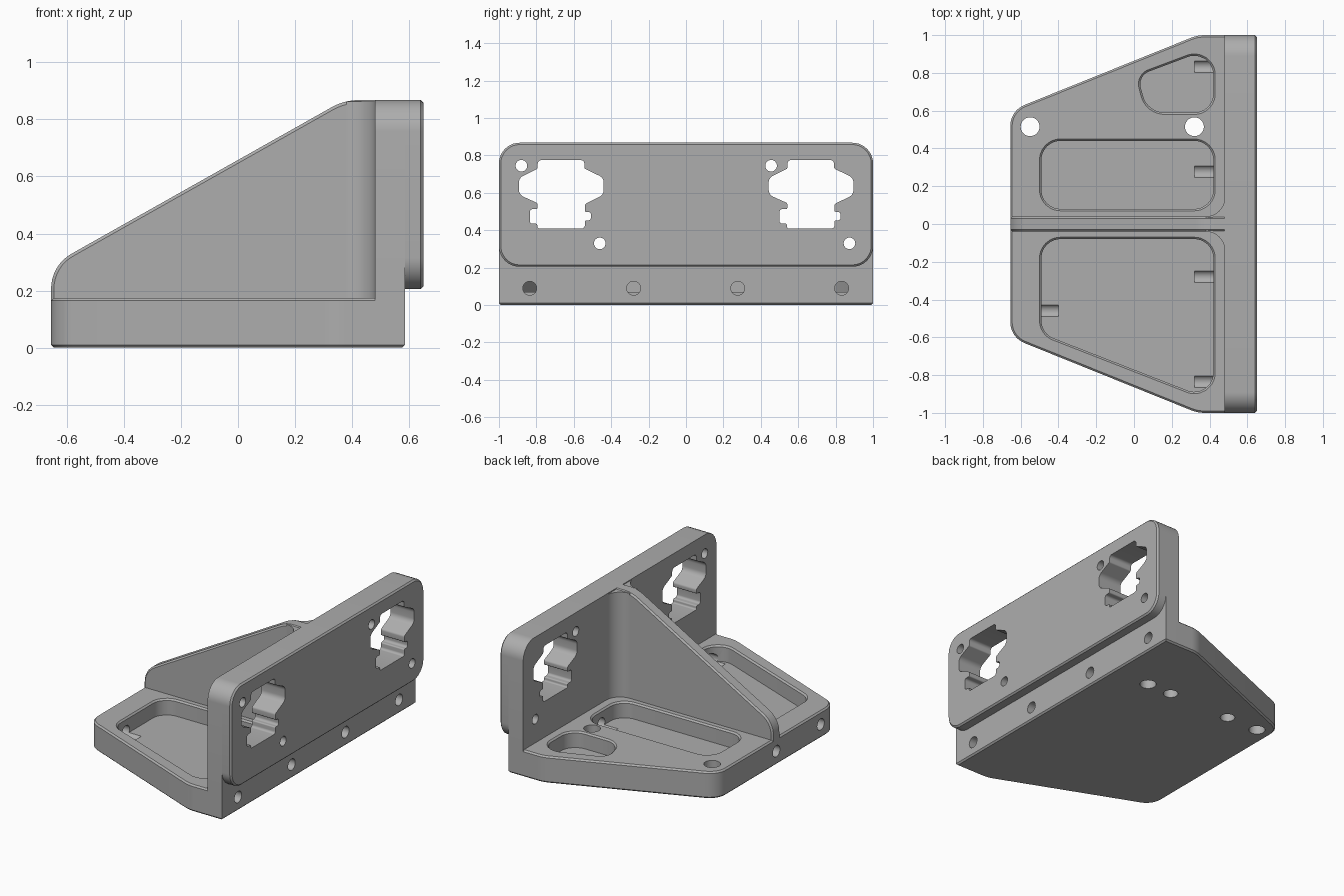
import bpy, bmesh, math
from mathutils import Vector

if "Cube" in bpy.data.objects:
    bpy.data.objects.remove(bpy.data.objects["Cube"])

grey = bpy.data.materials.new("machined_grey")
grey.use_nodes = True
COLOUR = (0.42, 0.42, 0.42, 1)
grey.diffuse_color = COLOUR
grey.node_tree.nodes["Principled BSDF"].inputs["Base Color"].default_value = COLOUR

AXES = {"x": lambda u, v, h: (h, u, v),
        "y": lambda u, v, h: (u, h, v),
        "z": lambda u, v, h: (u, v, h)}


def rounded(corners, steps=8):
    """Outline from (u, v, radius) corners."""
    out = []
    for i, (u, v, r) in enumerate(corners):
        p = Vector((u, v))
        if r == 0:
            out.append(p)
            continue
        d1 = (Vector(corners[i - 1][:2]) - p).normalized()
        d2 = (Vector(corners[(i + 1) % len(corners)][:2]) - p).normalized()
        half = d1.angle(d2) / 2
        a, b = (p + d * r / math.tan(half) for d in (d1, d2))
        c = p + (d1 + d2).normalized() * r / math.sin(half)
        out += [c + (a - c).lerp(b - c, k / steps).normalized() * r for k in range(steps + 1)]
    return out


def grown(outline, amount):
    """Outline moved outwards by a distance."""
    n = len(outline)
    area = sum(outline[i - 1].cross(outline[i]) for i in range(n))
    sign = 1 if area > 0 else -1
    out = []
    for i, p in enumerate(outline):
        e1 = (p - outline[i - 1]).normalized()
        e2 = (outline[(i + 1) % n] - p).normalized()
        n1, n2 = (Vector((e.y, -e.x)) * sign for e in (e1, e2))
        out.append(p + (n1 + n2) * amount / (1 + n1.dot(n2)))
    return out


def prism(name, outline, levels, axis):
    """Solid through the outline at each (height, growth) level."""
    bm = bmesh.new()
    rings = [[bm.verts.new(AXES[axis](p.x, p.y, h)) for p in grown(outline, g)]
             for h, g in levels]
    n = len(outline)
    for lo, hi in zip(rings, rings[1:]):
        for i in range(n):
            bm.faces.new((lo[i - 1], lo[i], hi[i], hi[i - 1]))
    bm.faces.new(rings[0])
    bm.faces.new(rings[-1])
    bmesh.ops.recalc_face_normals(bm, faces=bm.faces)
    mesh = bpy.data.meshes.new(name)
    bm.to_mesh(mesh)
    bm.free()
    mesh.materials.append(grey)
    obj = bpy.data.objects.new(name, mesh)
    bpy.context.collection.objects.link(obj)
    return obj


def activate(obj):
    bpy.ops.object.select_all(action="DESELECT")
    obj.select_set(True)
    bpy.context.view_layer.objects.active = obj


def cut(target, outline, levels, axis):
    cutter = prism("cutter", outline, levels, axis)
    mod = target.modifiers.new("cut", "BOOLEAN")
    mod.operation, mod.solver, mod.object = "DIFFERENCE", "EXACT", cutter
    activate(target)
    bpy.ops.object.modifier_apply(modifier=mod.name)
    bpy.data.objects.remove(cutter)


def circle(u, v, r, n=28):
    return [Vector((u + r * math.cos(t), v + r * math.sin(t)))
            for t in (2 * math.pi * i / n for i in range(n))]


TOP, FLOOR, HIGH, C = 0.175, 0.07, 0.868, 0.01
FRONT, BACK, FACE, END = 0.585, 0.48, 0.65, -0.655

# Base plate with tapered sides
base = prism("base_plate", rounded([
    (FRONT, -1, 0), (FRONT, 1, 0), (0.337, 1, 0.2), (END, 0.6, 0.12),
    (END, -0.6, 0.12), (0.337, -1, 0.2)]),
    [(0, -C), (C, 0), (TOP - C, 0), (TOP, -C)], "z")

# Pockets in the base
pockets = [
    [(-0.49, -0.08, 0.1), (0.42, -0.08, 0.1), (0.42, -0.935, 0.1), (-0.49, -0.58, 0.1)],
    [(-0.49, 0.08, 0.1), (0.42, 0.08, 0.1), (0.42, 0.44, 0.1), (-0.49, 0.44, 0.1)],
    [(0.42, 0.59, 0.1), (0.42, 0.935, 0.1), (0.02, 0.785, 0.07), (0.07, 0.59, 0.12)]]
for corners in pockets:
    cut(base, rounded(corners), [(FLOOR, 0), (TOP - C, 0), (TOP + C, 2 * C)], "z")

# Bolt holes in the base: through, blind from below, and sideways
for x in (-0.55, 0.32):
    cut(base, circle(x, 0.515, 0.05), [(-0.1, 0), (0.3, 0)], "z")
for x in (-0.315, 0.14):
    cut(base, circle(x, 0.515, 0.045), [(-0.1, 0), (0.1, 0)], "z")
for y in (-0.835, -0.28, 0.277, 0.832):
    cut(base, circle(y, 0.09, 0.037), [(0.32, 0), (0.7, 0)], "x")
for y in (0, -0.46):
    cut(base, circle(y, 0.09, 0.037), [(-0.8, 0), (-0.4, 0)], "x")

# Upright wall and its raised front pad
wall = prism("upright_wall", rounded([
    (-1, 0.16, 0), (1, 0.16, 0), (1, HIGH, 0.11), (-1, HIGH, 0.11)]),
    [(BACK, 0), (FRONT, 0)], "x")
pad = prism("front_pad", rounded([
    (-1, 0.205, 0.11), (1, 0.205, 0.11), (1, HIGH, 0.11), (-1, HIGH, 0.11)]),
    [(FRONT, 0), (FACE - C, 0), (FACE, -C)], "x")

# Shaped connector openings, each with two screw holes
opening = [
    (-0.125, 0.145, 0.02), (-0.125, 0.1, 0.01), (-0.225, 0.05, 0.04), (-0.225, -0.04, 0.04),
    (-0.125, -0.085, 0.015), (-0.125, -0.117, 0.008), (-0.167, -0.117, 0.015),
    (-0.167, -0.195, 0.015), (-0.127, -0.195, 0.008), (-0.127, -0.22, 0.01),
    (0.127, -0.22, 0.015), (0.127, -0.177, 0.008), (0.16, -0.177, 0.015),
    (0.16, -0.132, 0.015), (0.127, -0.132, 0.008), (0.127, -0.09, 0.015),
    (0.228, -0.04, 0.04), (0.228, 0.05, 0.04), (0.125, 0.1, 0.01), (0.125, 0.145, 0.02)]
for y in (-0.668, 0.667):
    shapes = [rounded([(u + y, v + 0.63, r) for u, v, r in opening], 5),
              circle(y - 0.212, 0.745, 0.031), circle(y + 0.207, 0.33, 0.031)]
    for part in (wall, pad):
        for shape in shapes:
            cut(part, shape, [(0.4, 0), (0.7, 0)], "x")

# Sloping rib with chamfered edges
rib = prism("sloping_rib", rounded([
    (END, 0.16, 0), (END, 0.289, 0.14), (0.373, HIGH, 0.2), (0.5, HIGH, 0), (0.5, 0.16, 0)]),
    [(-0.04, -C), (-0.03, 0), (0.03, 0), (0.04, -C)], "y")

# Hollow fillets joining rib and wall on both sides
fillets = []
for side, name in ((1, "left"), (-1, "right")):
    arc = [Vector((BACK - 0.1 + 0.1 * math.sin(t), side * (0.14 - 0.1 * math.cos(t))))
           for t in (math.pi / 2 * k / 10 for k in range(11))]
    corner = [Vector((0.5, side * 0.14)), Vector((0.5, 0)), Vector((0.38, 0))]
    fillets.append(prism("rib_fillet_" + name, arc + corner,
                         [(0.16, 0), (HIGH - 0.006, 0)], "z"))

for part in [base, wall, pad, rib] + fillets:
    activate(part)
    bpy.ops.object.shade_smooth_by_angle(angle=math.radians(30))
